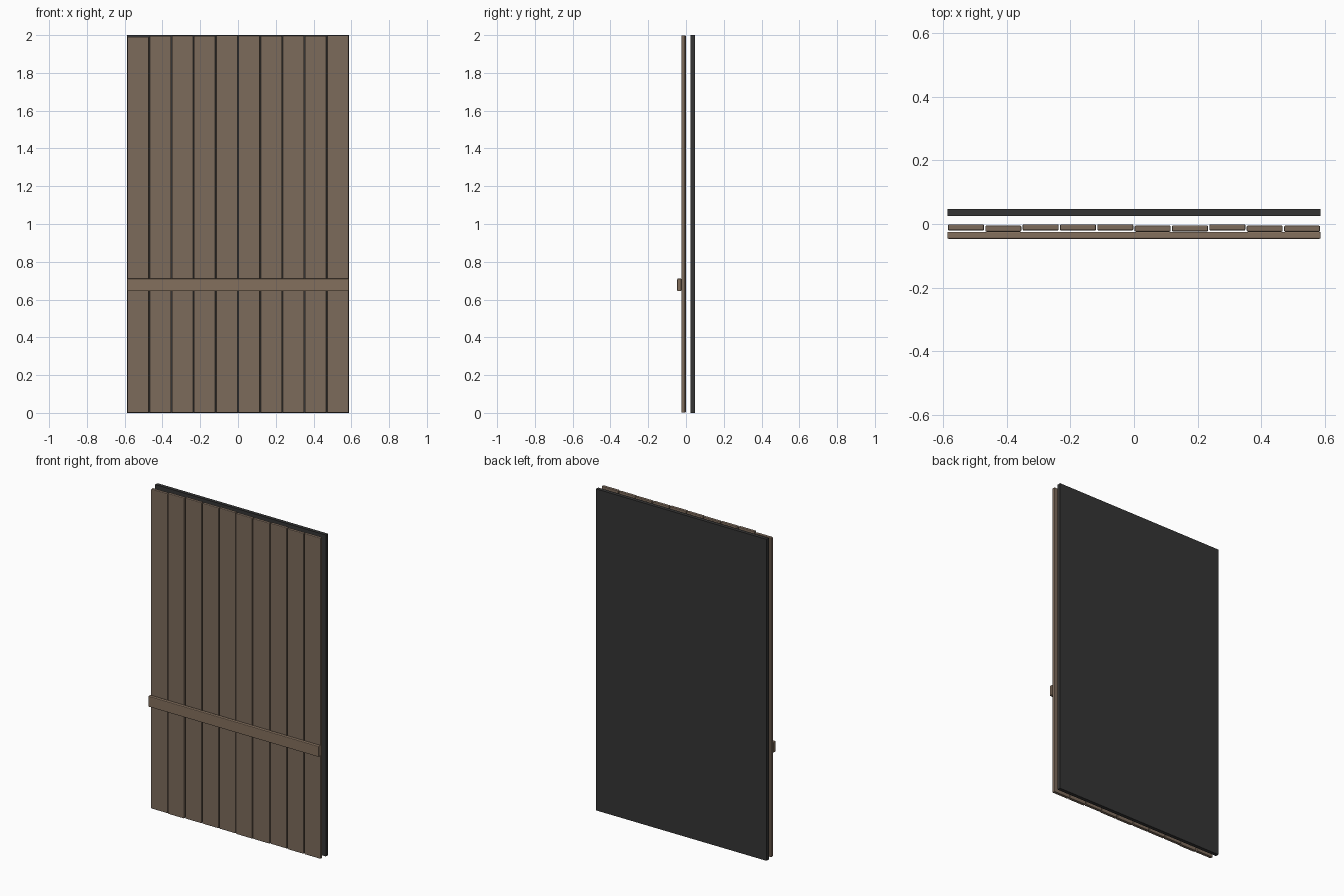
import bpy

if "Cube" in bpy.data.objects:
    bpy.data.objects.remove(bpy.data.objects["Cube"])


def material(name, rgb):
    m = bpy.data.materials.new(name)
    m.diffuse_color = (*rgb, 1)
    m.use_nodes = True
    m.node_tree.nodes["Principled BSDF"].inputs["Base Color"].default_value = m.diffuse_color
    return m


def box(name, lo, hi, mat, bevel=0.0):
    size = [b - a for a, b in zip(lo, hi)]
    mid = [(a + b) / 2 for a, b in zip(lo, hi)]
    bpy.ops.mesh.primitive_cube_add(size=1, location=mid)
    ob = bpy.context.object
    ob.name = name
    ob.scale = size
    bpy.ops.object.transform_apply(location=False, rotation=False, scale=True)
    ob.data.materials.append(mat)
    if bevel:
        mod = ob.modifiers.new("soft_edges", "BEVEL")
        mod.width = bevel
        mod.segments = 2
    return ob


wood = material("plank_wood", (0.20, 0.145, 0.105))
rail_wood = material("rail_wood", (0.23, 0.16, 0.11))
dark = material("dark_backing", (0.035, 0.035, 0.035))

HALF = 0.587
COUNT = 10
PITCH = 2 * HALF / COUNT
GAP = 0.004

# Vertical planks, each set slightly forward or back and cut unevenly on top
offsets = [0, .004, 0, 0, 0, .004, .003, 0, .004, .004]
tops = [1.99, 1.996, 1.997, 1.996, 1.998, 1.997, 1.996, 1.997, 1.996, 1.998]
for i, (off, top) in enumerate(zip(offsets, tops)):
    x = -HALF + i * PITCH
    box(f"plank_{i + 1}",
        (x + GAP / 2, -0.0205 - off, 0.002),
        (x + PITCH - GAP / 2, -0.001 - off, top), wood, 0.004)

# Horizontal rail across the front
box("cross_rail", (-HALF, -0.0464, 0.645), (HALF, -0.0245, 0.711), rail_wood, 0.004)

# Dark backing panel standing behind the planks
box("backing_panel", (-HALF, 0.0244, 0), (HALF, 0.0464, 2), dark)
